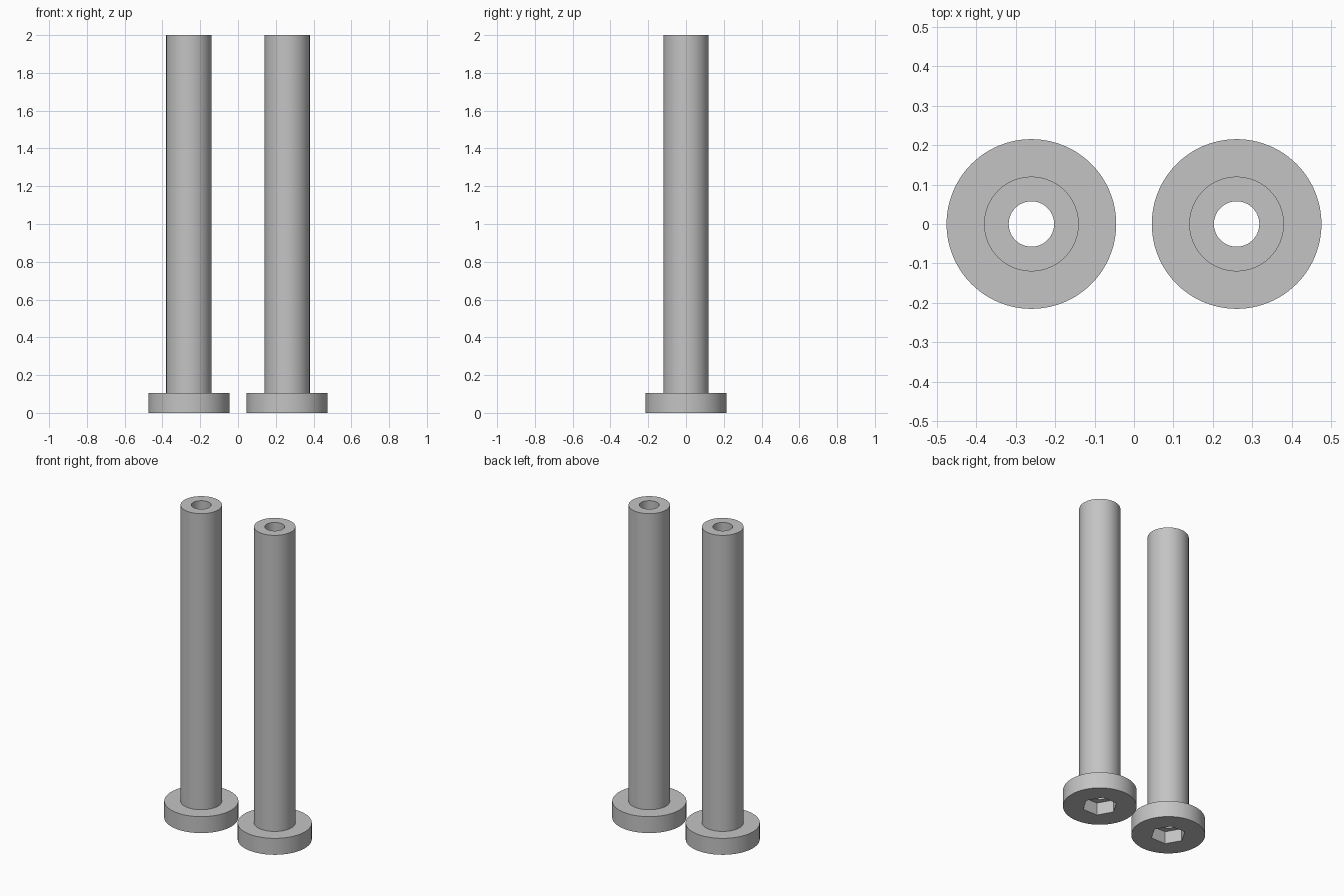
import bpy, bmesh, math

if "Cube" in bpy.data.objects:
    bpy.data.objects.remove(bpy.data.objects["Cube"], do_unlink=True)

SEGMENTS = 96          # multiple of six, so hexagon corners land on vertices
HEAD_R, SHANK_R, BORE_R, HEX_R = 0.215, 0.12, 0.0575, 0.103
HEAD_H, LENGTH, RECESS = 0.105, 2.0, 0.08

grey = bpy.data.materials.new("plain grey")
grey.use_nodes = True
grey.diffuse_color = (0.55, 0.55, 0.55, 1)
grey.node_tree.nodes["Principled BSDF"].inputs["Base Color"].default_value = grey.diffuse_color


def ring(bm, radius, z, hexagonal=False):
    """One loop of vertices, round or hexagonal."""
    verts = []
    for i in range(SEGMENTS):
        a = math.tau * i / SEGMENTS
        r = radius
        if hexagonal:
            sixth = math.pi / 6
            r *= math.cos(sixth) / math.cos(a % (2 * sixth) - sixth)
        verts.append(bm.verts.new((r * math.cos(a), r * math.sin(a), z)))
    return verts


def sleeve_bolt(name, x):
    """Flanged tube with a through bore and a hexagonal recess underneath."""
    bm = bmesh.new()
    loops = [
        ring(bm, HEX_R, 0, True),          # recess mouth
        ring(bm, HEAD_R, 0),               # head
        ring(bm, HEAD_R, HEAD_H),
        ring(bm, SHANK_R, HEAD_H),         # shank
        ring(bm, SHANK_R, LENGTH),
        ring(bm, BORE_R, LENGTH),          # bore
        ring(bm, BORE_R, RECESS),
        ring(bm, HEX_R, RECESS, True),     # recess ceiling
    ]
    for low, high in zip(loops, loops[1:] + loops[:1]):
        for i in range(SEGMENTS):
            j = (i + 1) % SEGMENTS
            bm.faces.new((low[i], low[j], high[j], high[i]))
    bmesh.ops.recalc_face_normals(bm, faces=bm.faces)

    mesh = bpy.data.meshes.new(name)
    bm.to_mesh(mesh)
    bm.free()
    mesh.materials.append(grey)
    obj = bpy.data.objects.new(name, mesh)
    obj.location.x = x
    bpy.context.collection.objects.link(obj)
    bpy.ops.object.select_all(action='DESELECT')
    obj.select_set(True)
    bpy.context.view_layer.objects.active = obj
    bpy.ops.object.shade_smooth_by_angle(angle=math.radians(30))


sleeve_bolt("left_sleeve_bolt", 0.26)
sleeve_bolt("right_sleeve_bolt", -0.26)
